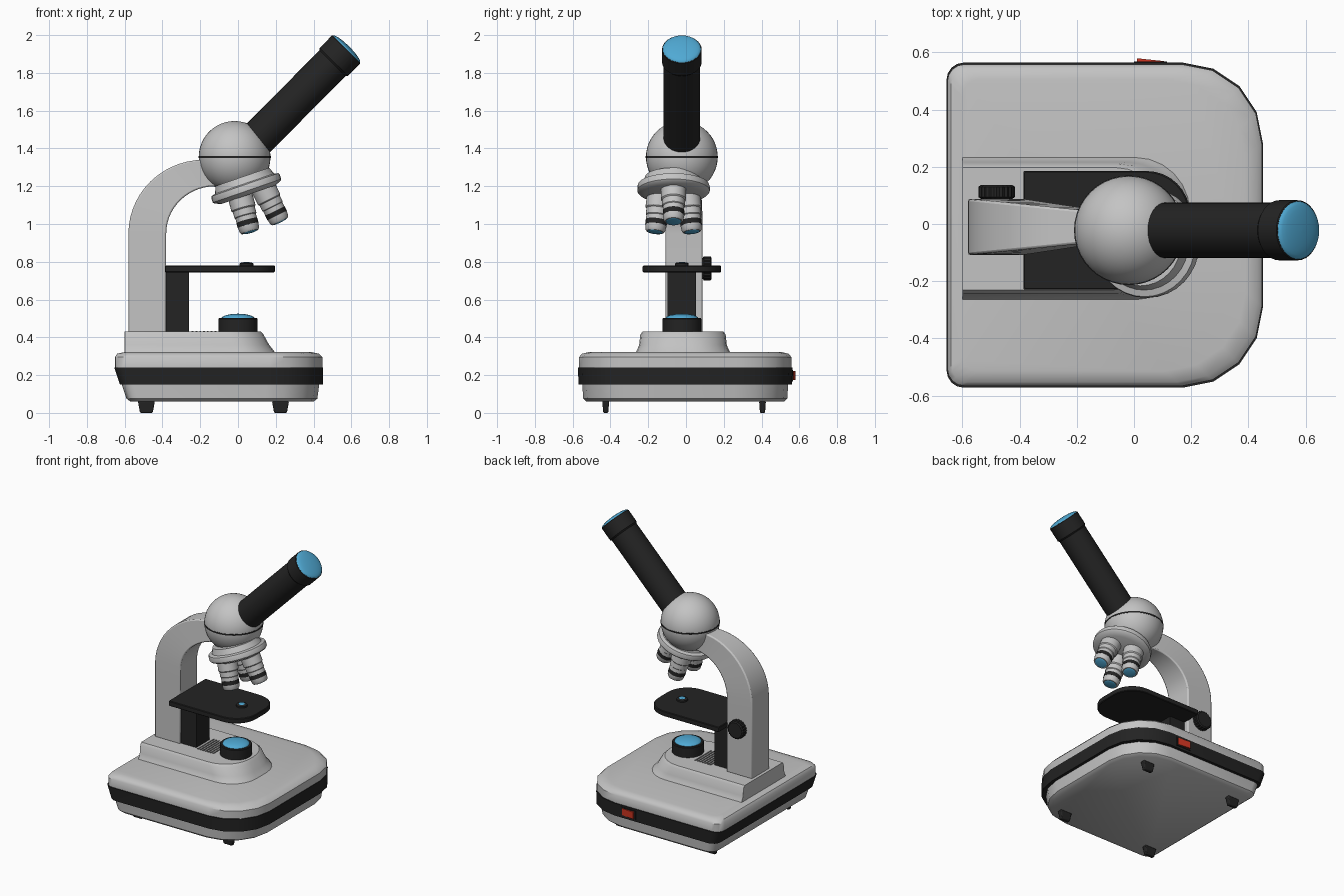
import bpy, bmesh, math
from mathutils import Vector, Matrix

if "Cube" in bpy.data.objects:
    bpy.data.objects.remove(bpy.data.objects["Cube"], do_unlink=True)


def material(name, rgb):
    m = bpy.data.materials.new(name)
    m.use_nodes = True
    m.diffuse_color = (*rgb, 1)
    m.node_tree.nodes["Principled BSDF"].inputs["Base Color"].default_value = (*rgb, 1)
    return m


GREY = material("light_grey", (0.55, 0.55, 0.55))
BLACK = material("soft_black", (0.017, 0.017, 0.017))
BLUE = material("lens_blue", (0.08, 0.40, 0.66))
RED = material("switch_red", (0.62, 0.035, 0.015))
SHADE = material("vent_grey", (0.16, 0.16, 0.16))


def finish(name, bm, mats, angle=35, bevel=0, matrix=None):
    bmesh.ops.recalc_face_normals(bm, faces=bm.faces)
    mesh = bpy.data.meshes.new(name)
    bm.to_mesh(mesh)
    bm.free()
    ob = bpy.data.objects.new(name, mesh)
    bpy.context.collection.objects.link(ob)
    for m in mats:
        mesh.materials.append(m)
    if matrix:
        ob.matrix_world = matrix
    if bevel:
        mod = ob.modifiers.new("soft_edges", "BEVEL")
        mod.width, mod.segments = bevel, 2
    bpy.ops.object.select_all(action="DESELECT")
    ob.select_set(True)
    bpy.context.view_layer.objects.active = ob
    bpy.ops.object.shade_smooth_by_angle(angle=math.radians(angle))
    return ob


def loft(name, loops, mats, slots=None, **kw):
    """Skin a stack of equal closed loops and cap both ends."""
    bm = bmesh.new()
    rings = [[bm.verts.new(p) for p in loop] for loop in loops]
    n = len(rings[0])
    for k, (a, b) in enumerate(zip(rings, rings[1:])):
        for i in range(n):
            f = bm.faces.new((a[i], a[(i + 1) % n], b[(i + 1) % n], b[i]))
            f.material_index = slots[k] if slots else 0
    bm.faces.new(rings[0][::-1]).material_index = slots[0] if slots else 0
    bm.faces.new(rings[-1]).material_index = slots[-1] if slots else 0
    return finish(name, bm, mats, **kw)


def outline(z, x0, x1, half, cy, r_left, r_right, steps=4):
    """Rounded rectangle with separate corner radii at its two x ends."""
    pts = []
    corners = ((x1, 1, r_right, 0), (x0, 1, r_left, 90),
               (x0, -1, r_left, 180), (x1, -1, r_right, 270))
    for x, sy, r, start in corners:
        cx = x - r if x == x1 else x + r
        for i in range(steps + 1):
            a = math.radians(start + 90 * i / steps)
            pts.append((cx + r * math.cos(a), cy + sy * (half - r) + r * math.sin(a), z))
    return pts


def lathe(name, profile, mats, at, axis=(0, 0, 1), slots=None, sides=32, rib=0, **kw):
    """Turn (radius, height) points around an axis; rib alternates the radius."""
    loops = []
    for r, h in profile:
        loops.append([(r * (1 - rib * (i % 2)) * math.cos(math.tau * i / sides),
                       r * (1 - rib * (i % 2)) * math.sin(math.tau * i / sides), h)
                      for i in range(sides)])
    turn = Vector(axis).to_track_quat("Z", "Y").to_matrix().to_4x4()
    return loft(name, loops, mats, slots, matrix=Matrix.Translation(at) @ turn, **kw)


def dome(name, r, rise, at, axis=(0, 0, 1)):
    prof = [(r * math.cos(t), rise * math.sin(t))
            for t in (math.pi / 2 * k / 6 * 0.98 for k in range(7))]
    return lathe(name, prof, [BLUE], at, axis, angle=60)


def box(name, lo, hi, mat, taper=1.0, bevel=0):
    """Box from corner to corner; taper shrinks its lower end."""
    c = [(a + b) / 2 for a, b in zip(lo, hi)]
    loops = []
    for z, s in ((lo[2], taper), (hi[2], 1)):
        loops.append([(c[0] + s * sx * (hi[0] - lo[0]) / 2,
                       c[1] + s * sy * (hi[1] - lo[1]) / 2, z)
                      for sx, sy in ((1, 1), (-1, 1), (-1, -1), (1, -1))])
    return loft(name, loops, [mat], bevel=bevel)


CY = -0.022  # centre line of the optics

# Base: lower tray, dark band, rounded upper shell
base_rows = [(0.06, -0.57, 0.40, 0.525), (0.075, -0.59, 0.42, 0.54),
             (0.15, -0.615, 0.43, 0.545), (0.15, -0.625, 0.45, 0.565),
             (0.24, -0.655, 0.45, 0.568), (0.24, -0.652, 0.447, 0.562),
             (0.295, -0.652, 0.447, 0.562), (0.313, -0.64, 0.43, 0.548),
             (0.322, -0.60, 0.39, 0.51)]
loft("base", [outline(z, a, b, h, -0.004, 0.06, 0.28) for z, a, b, h in base_rows],
     [GREY, BLACK], slots=[0, 0, 1, 1, 1, 0, 0, 0], angle=40)

# Feet
for fx in (-0.485, 0.225):
    for fy in (-0.425, 0.405):
        box("foot", (fx - 0.045, fy - 0.018, 0), (fx + 0.045, fy + 0.018, 0.062),
            BLACK, taper=0.75, bevel=0.006)

# Power switch: plate with a rocker tilted outwards at one end
box("switch_plate", (0.0, 0.555, 0.165), (0.115, 0.567, 0.228), BLACK)
loft("switch_rocker", [[(0.01, 0.56, z), (0.105, 0.56, z), (0.105, 0.569, z), (0.01, 0.579, z)]
                       for z in (0.173, 0.221)], [RED])

# Plinth with flared foot and round front end
plinth_rows = [(0.315, 0.20, 0.252), (0.335, 0.185, 0.242), (0.36, 0.165, 0.232),
               (0.415, 0.135, 0.226), (0.43, 0.12, 0.214)]
loft("plinth", [outline(z, -0.60, x1, h, -0.016, 0.004, 0.19, 6) for z, x1, h in plinth_rows],
     [GREY])

# Vent slats between the pillar and the lamp
for i in range(7):
    x = -0.245 + i * 0.02
    box("vent_slat", (x, -0.11, 0.428), (x + 0.01, 0.07, 0.434), SHADE)

# Lamp
lathe("lamp_housing", [(0.103, 0), (0.103, 0.07), (0.099, 0.075)], [BLACK], (0, CY, 0.428))
dome("lamp_lens", 0.088, 0.025, (0, CY, 0.5))

# Stage and its pillar
box("stage_pillar", (-0.385, -0.097, 0.425), (-0.26, 0.053, 0.75), BLACK)
loft("stage", [outline(z, -0.386 + i, 0.195 - i, 0.207 - i, CY, 0.005, 0.15, 8)
               for z, i in ((0.744, 0.004), (0.748, 0), (0.776, 0), (0.78, 0.004))], [BLACK])
lathe("stage_aperture", [(0.036, 0), (0.036, 0.012), (0.03, 0.016)], [BLACK], (0.045, CY, 0.779))
dome("aperture_lens", 0.02, 0.004, (0.045, CY, 0.795))

# Curved arm, narrowing towards the head
stations = [((-0.58, 0.425), (-0.38, 0.425))]
for k in range(15):
    a = math.pi / 2 * k / 14
    c, s = math.cos(a), math.sin(a)
    stations.append(((-0.18 - 0.40 * c, 0.95 + 0.39 * s), (-0.12 - 0.26 * c, 0.95 + 0.25 * s)))
stations.append(((-0.08, 1.34), (-0.06, 1.21)))
arm = []
for (xo, zo), (xi, zi) in stations:
    w = 0.098 - 0.1 * (xo + 0.58)
    arm.append([(xo, -0.01 - w, zo), (xo, -0.01 + w, zo), (xi, -0.01 + w, zi), (xi, -0.01 - w, zi)])
loft("arm", arm, [GREY], bevel=0.008)

# Focus knob
lathe("focus_shaft", [(0.035, 0), (0.035, 0.04)], [BLACK], (-0.48, 0.06, 0.765), (0, 1, 0))
lathe("focus_knob", [(0.055, 0), (0.064, 0.006), (0.064, 0.042), (0.055, 0.048)], [BLACK],
      (-0.48, 0.088, 0.765), (0, 1, 0), sides=40, rib=0.07, angle=20)

# Spherical head with a dark seam
head = Vector((-0.018, CY, 1.355))
bm = bmesh.new()
bmesh.ops.create_uvsphere(bm, u_segments=40, v_segments=24, radius=0.19)
finish("head", bm, [GREY], matrix=Matrix.Translation(head))
lathe("head_seam", [(0.1915, -0.005), (0.1915, 0.005)], [BLACK], head, sides=40)

# Eyepiece tube, collar and lens
tube_dir = Vector((1, 0, 1.01)).normalized()
tube_end = Vector((0.574, CY, 1.926))
lathe("eyepiece_tube", [(0.097, -0.72), (0.097, -0.05)], [BLACK], tube_end, tube_dir)
lathe("eyepiece_collar", [(0.097, -0.105), (0.105, -0.095), (0.105, -0.003), (0.102, 0)],
      [BLACK], tube_end, tube_dir)
dome("eyepiece_lens", 0.101, 0.02, tube_end, tube_dir)

# Tilted nosepiece disc
tilt = math.radians(19)
down = Vector((math.sin(tilt), 0, -math.cos(tilt)))
across = Vector((math.cos(tilt), 0, math.sin(tilt)))
side = Vector((0, 1, 0))
disc = Vector((0.055, -0.066, 1.155))
lathe("nosepiece", [(0.15, -0.10), (0.165, -0.062), (0.188, -0.056), (0.192, -0.045),
                    (0.192, -0.022), (0.185, -0.014), (0.15, 0)], [GREY], disc, down)

# Three splayed objectives
objective = [(0.066, -0.02), (0.066, 0.06), (0.06, 0.066), (0.06, 0.10), (0.056, 0.104),
             (0.056, 0.128), (0.057, 0.128), (0.057, 0.155), (0.056, 0.155),
             (0.053, 0.18), (0.046, 0.19)]
for k in range(3):
    a = math.tau * k / 3
    out = across * math.cos(a) + side * math.sin(a)
    axis = (down + out * 0.13).normalized()
    root = disc + out * 0.088
    lathe("objective", objective, [GREY, BLACK], root, axis,
          slots=[0, 0, 0, 0, 0, 1, 1, 1, 0, 0])
    dome("objective_lens", 0.04, 0.006, root + axis * 0.19, axis)
